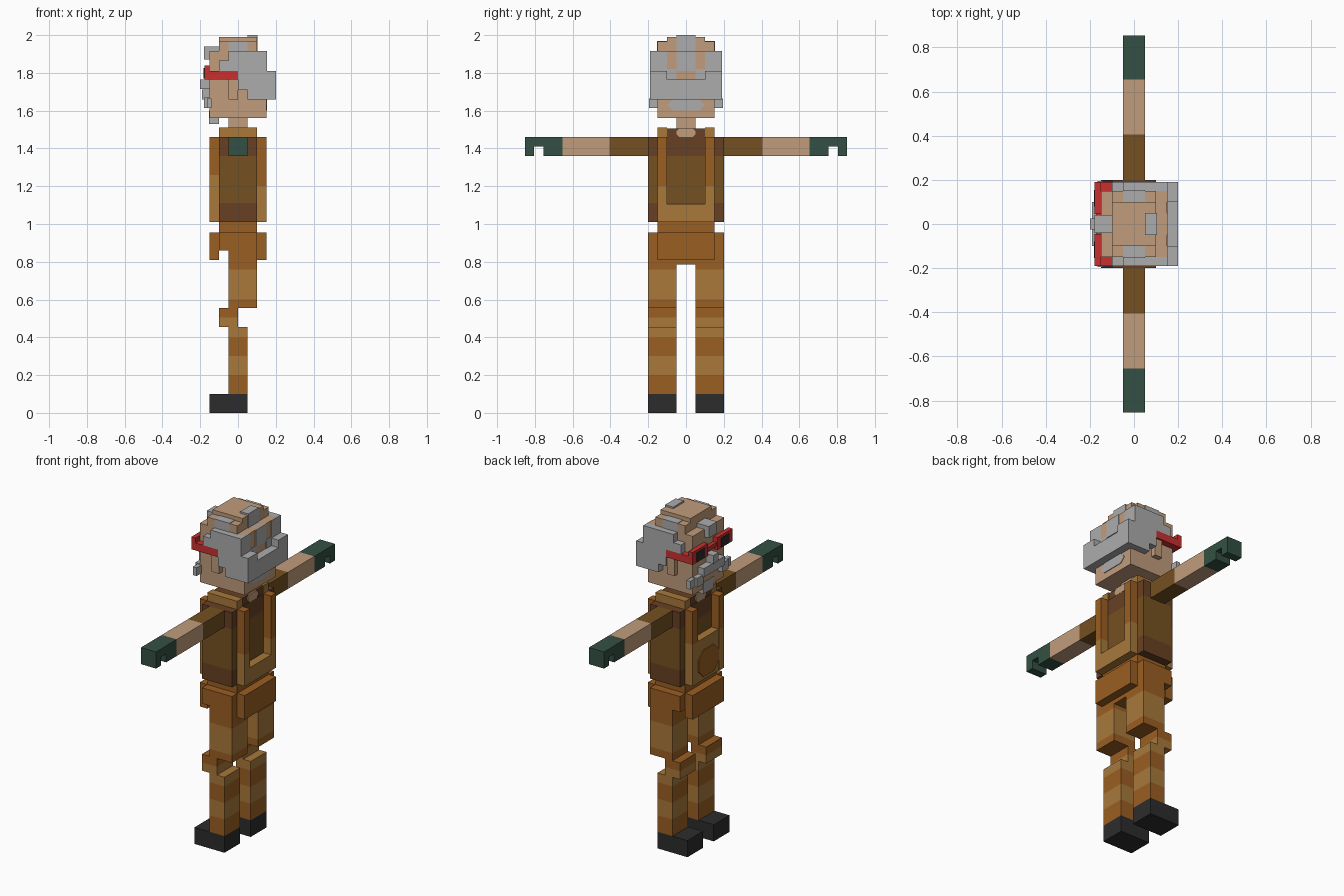
import bpy, bmesh
from mathutils import Vector

cube = bpy.data.objects.get("Cube")
if cube:
    bpy.data.objects.remove(cube, do_unlink=True)


def lin(v):
    v /= 255
    return v / 12.92 if v <= 0.04045 else ((v + 0.055) / 1.055) ** 2.4


def material(name, r, g, b):
    m = bpy.data.materials.new(name)
    col = (lin(r), lin(g), lin(b), 1)
    m.use_nodes = True
    m.diffuse_color = col
    bsdf = m.node_tree.nodes["Principled BSDF"]
    bsdf.inputs["Base Color"].default_value = col
    bsdf.inputs["Roughness"].default_value = 0.9
    return m


SKIN = material("skin", 192, 156, 123)
GREY = material("grey_hair", 172, 172, 172)
RED = material("red_frame", 200, 48, 48)
OLIVE = material("olive_shirt", 117, 81, 33)
BROWN = material("dark_brown_shirt", 104, 64, 35)
TAN = material("tan_cloth", 168, 120, 58)
RUST = material("rust_cloth", 154, 94, 34)
GREEN = material("green_glove", 52, 80, 67)
BLACK = material("black", 44, 44, 44)


def part(name, boxes, mats, cuts=(), axis=2, pair=False):
    """Boxes (x0,x1,y0,y1,z0,z1) in one mesh; colour changes at each cut along axis."""
    bm = bmesh.new()
    for x0, x1, y0, y1, z0, z1 in boxes:
        vs = bmesh.ops.create_cube(bm, size=1)["verts"]
        for v in vs:
            v.co = Vector((x0 if v.co.x < 0 else x1,
                           y0 if v.co.y < 0 else y1,
                           z0 if v.co.z < 0 else z1))
    no = Vector((0, 0, 0))
    no[axis] = 1
    for c in cuts:
        bmesh.ops.bisect_plane(bm, geom=bm.verts[:] + bm.edges[:] + bm.faces[:],
                               plane_co=no * c, plane_no=no, dist=1e-5)
    for f in bm.faces:
        f.material_index = sum(f.calc_center_median()[axis] > c for c in cuts)
    me = bpy.data.meshes.new(name)
    bm.to_mesh(me)
    bm.free()
    for m in mats:
        me.materials.append(m)
    ob = bpy.data.objects.new(name, me)
    bpy.context.scene.collection.objects.link(ob)
    if pair:
        mod = ob.modifiers.new("Mirror", "MIRROR")
        mod.use_axis = (False, True, False)
        mod.use_mirror_merge = False
    return ob


def patch(name, x, w, z0, z1, c, mat):
    """Thin plate with clipped corners, facing along x."""
    pts = [(-w, z0 + c), (-w + c, z0), (w - c, z0), (w, z0 + c),
           (w, z1 - c), (w - c, z1), (-w + c, z1), (-w, z1 - c)]
    bm = bmesh.new()
    f = bm.faces.new([bm.verts.new((x - 0.003, y, z)) for y, z in pts])
    ext = bmesh.ops.extrude_face_region(bm, geom=[f])["geom"]
    bmesh.ops.translate(bm, vec=(0.006, 0, 0),
                        verts=[v for v in ext if isinstance(v, bmesh.types.BMVert)])
    bmesh.ops.recalc_face_normals(bm, faces=bm.faces[:])
    me = bpy.data.meshes.new(name)
    bm.to_mesh(me)
    bm.free()
    me.materials.append(mat)
    bpy.context.scene.collection.objects.link(bpy.data.objects.new(name, me))


# Boots and striped trouser legs
part("boots", [(-.15, .05, .05, .2, 0, .1)], [BLACK], pair=True)
part("shins", [(-.05, .05, .05, .2, .1, .455)], [RUST, TAN, RUST, TAN],
     (.2, .3, .4), pair=True)
part("knees", [(-.1, 0, .05, .2, .455, .555)], [TAN, RUST], (.505,), pair=True)
part("thighs", [(-.05, .1, .05, .2, .555, .86)], [RUST, TAN, RUST],
     (.6, .76), pair=True)

# Hips, waist and the flaps at front and back
part("hips", [(-.1, .1, -.2, .2, .86, .955), (-.05, .1, -.05, .05, .785, .86)], [RUST])
part("waist", [(-.1, .1, -.15, .15, .955, 1.01)], [RUST])
part("hip_flaps", [(-.15, -.1, -.15, .15, .81, .955),
                   (.1, .15, -.15, .15, .81, .955)], [RUST])

# Shirt body with darker hem and shoulders
part("torso", [(-.1, .1, -.2, .2, 1.01, 1.46)], [BROWN, OLIVE, BROWN], (1.11, 1.36))
part("collar", [(-.095, .095, -.1, .1, 1.46, 1.505)], [BROWN])
patch("collar_skin_front", -.098, .05, 1.46, 1.505, .015, SKIN)
patch("collar_skin_back", .098, .05, 1.46, 1.505, .015, SKIN)

# Overalls: straps over the shoulders, bib and back panel
part("strap_tops", [(-.1, .1, .1, .15, 1.46, 1.51)], [TAN], pair=True)
part("front_straps", [(-.15, -.1, .1, .15, 1.01, 1.46)], [TAN, RUST], (1.26,), pair=True)
part("back_straps", [(.1, .15, .1, .15, 1.01, 1.46)], [TAN, RUST], (1.2,), pair=True)
part("bib", [(-.147, -.1, -.1, .1, 1.01, 1.26)], [TAN])
part("back_panel", [(.1, .15, -.1, .1, 1.01, 1.105)], [TAN])
patch("bib_patch", -.149, .095, 1.03, 1.19, .045, RUST)

# Arms with hooked gloves
part("arms", [(-.05, .05, .2, .655, 1.36, 1.46)], [OLIVE, SKIN], (.405,), 1, True)
part("gloves", [(-.05, .05, .655, .755, 1.36, 1.46),
                (-.05, .05, .755, .805, 1.41, 1.46),
                (-.05, .05, .805, .853, 1.36, 1.46)], [GREEN], pair=True)

# Neck and stepped skull
part("neck", [(-.05, .05, -.05, .05, 1.46, 1.56)], [SKIN])
part("skull", [(-.15, .15, -.15, .15, 1.56, 1.915),
               (-.1, .1, -.15, .15, 1.915, 1.965),
               (-.1, .1, -.1, .1, 1.965, 1.99)], [SKIN])
part("ears", [(-.05, 0, .15, .18, 1.66, 1.765)], [SKIN], pair=True)

# Hair around the sides and back
part("side_hair", [(-.1, .15, .15, .19, 1.81, 1.865),
                   (-.05, .1, .15, .19, 1.865, 1.915),
                   (0, .15, .15, .19, 1.71, 1.81),
                   (.05, .15, .15, .19, 1.66, 1.71),
                   (-.05, .05, .1, .153, 1.915, 1.968),
                   (.15, .2, .1, .19, 1.765, 1.81),
                   (.1, .153, .1, .19, 1.81, 1.915),
                   (.15, .154, .05, .1, 1.765, 1.82)], [GREY], pair=True)
part("back_hair", [(.15, .2, -.19, .19, 1.66, 1.765),
                   (.1, .154, -.05, .05, 1.81, 1.915),
                   (.05, .104, -.05, .05, 1.915, 2.0)], [GREY])
patch("nape_hair", .151, .1, 1.6, 1.66, .03, GREY)

# Forelock, nose, moustache and goatee
part("forelock", [(-.18, -.15, -.04, .04, 1.87, 1.94),
                  (-.15, -.1, -.04, .04, 1.91, 1.94)], [GREY])
part("nose", [(-.2, -.15, -.025, .025, 1.715, 1.765)], [GREY])
part("moustache", [(-.19, -.15, -.1, .1, 1.66, 1.712)], [GREY])
part("moustache_tips", [(-.18, -.15, .09, .15, 1.615, 1.67),
                        (-.165, -.14, .15, .195, 1.615, 1.665)], [GREY], pair=True)
part("goatee", [(-.153, -.1, -.05, .05, 1.53, 1.6)], [GREY])

# Spectacles
part("spectacle_frames", [(-.178, -.15, .045, .19, 1.765, 1.84),
                          (-.172, -.15, 0, .045, 1.785, 1.81),
                          (-.15, 0, .15, .19, 1.765, 1.81)], [RED], pair=True)
part("spectacle_lenses", [(-.182, -.177, .08, .155, 1.77, 1.825)], [BLACK], pair=True)
